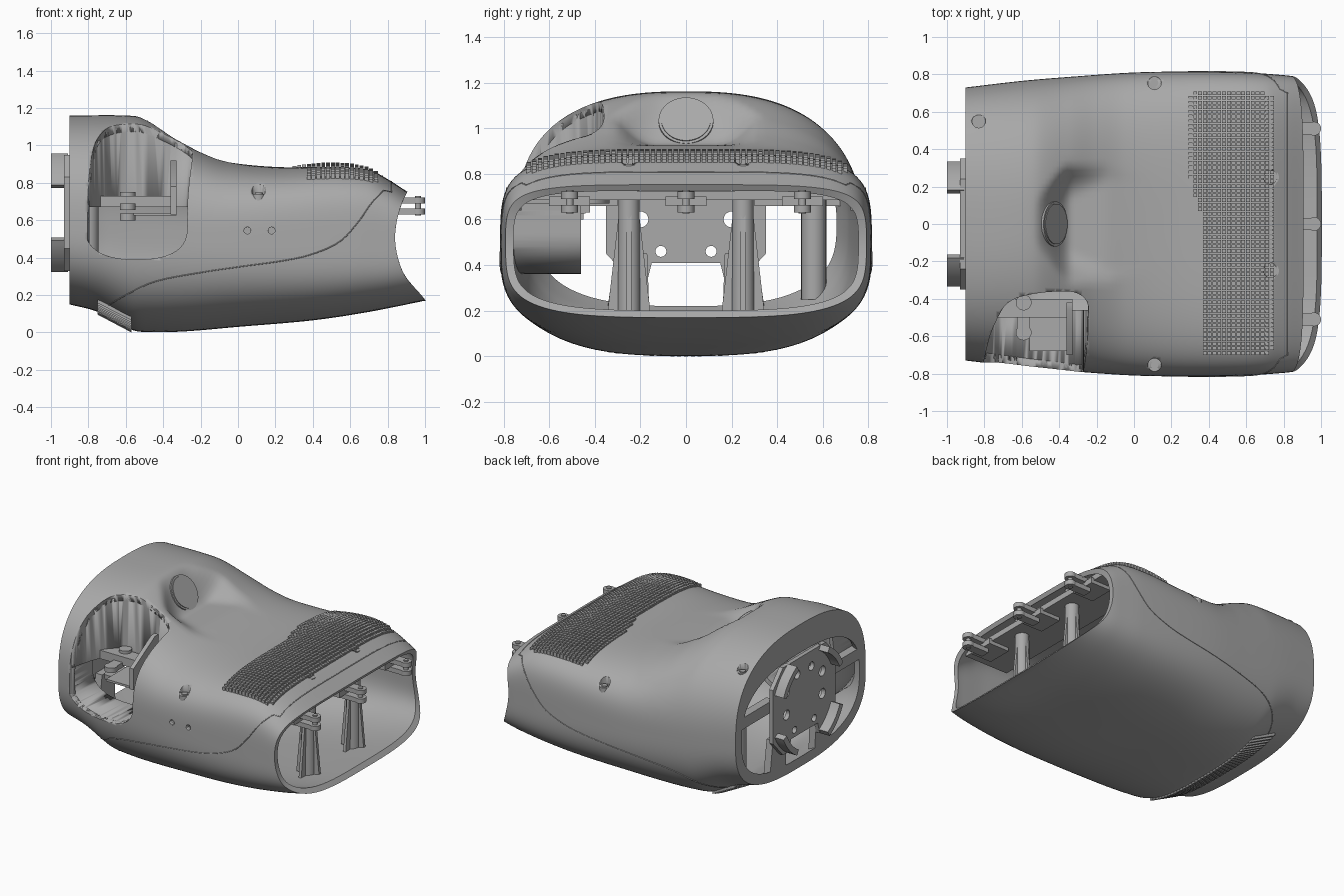
import bpy, bmesh, math
from mathutils import Vector, Matrix

cube = bpy.data.objects.get("Cube")
if cube:
    bpy.data.objects.remove(cube, do_unlink=True)

grey = bpy.data.materials.new("plain grey")
grey.use_nodes = True
grey.diffuse_color = (0.4, 0.4, 0.4, 1)
grey.node_tree.nodes["Principled BSDF"].inputs["Base Color"].default_value = (0.4, 0.4, 0.4, 1)


def finish(bm, name, smooth=True):
    bmesh.ops.recalc_face_normals(bm, faces=bm.faces)
    me = bpy.data.meshes.new(name)
    bm.to_mesh(me)
    bm.free()
    ob = bpy.data.objects.new(name, me)
    bpy.context.collection.objects.link(ob)
    me.materials.append(grey)
    if smooth:
        activate(ob)
        bpy.ops.object.shade_smooth_by_angle(angle=math.radians(35))
    return ob


def activate(ob):
    bpy.ops.object.select_all(action="DESELECT")
    ob.select_set(True)
    bpy.context.view_layer.objects.active = ob


def boolean(ob, cutter, op="DIFFERENCE"):
    mod = ob.modifiers.new("cut", "BOOLEAN")
    mod.object, mod.operation, mod.solver = cutter, op, "EXACT"
    activate(ob)
    bpy.ops.object.modifier_apply(modifier=mod.name)
    bpy.data.objects.remove(cutter, do_unlink=True)


def add_box(bm, lo, hi):
    lo, hi = Vector(lo), Vector(hi)
    size = hi - lo
    bmesh.ops.create_cube(bm, size=1, matrix=Matrix.Translation((lo + hi) / 2) @ Matrix.Diagonal((*size, 1)))


def add_rod(bm, a, b, r, r2=None, seg=24):
    a, b = Vector(a), Vector(b)
    rot = (b - a).to_track_quat("Z", "Y").to_matrix().to_4x4()
    bmesh.ops.create_cone(bm, cap_ends=True, segments=seg, radius1=r, radius2=r if r2 is None else r2,
                          depth=(b - a).length, matrix=Matrix.Translation((a + b) / 2) @ rot)


def add_prism(bm, pts, axis, lo, hi):
    """Extrude a 2D outline along x (0), y (1) or z (2)."""
    def place(p, d):
        co = list(p)
        co.insert(axis, d)
        return co
    a, b = ([bm.verts.new(place(p, d)) for p in pts] for d in (lo, hi))
    bm.faces.new(a)
    bm.faces.new(b)
    for i in range(len(pts)):
        j = (i + 1) % len(pts)
        bm.faces.new((a[i], a[j], b[j], b[i]))


def prism(name, *args):
    bm = bmesh.new()
    add_prism(bm, *args)
    return finish(bm, name)


def rounded(pts, times):
    """Round a closed outline by corner cutting."""
    for _ in range(times):
        pts = [(p[0] * w + q[0] * (1 - w), p[1] * w + q[1] * (1 - w))
               for p, q in zip(pts, pts[1:] + pts[:1]) for w in (.75, .25)]
    return pts


def curve(keys):
    """Smooth interpolation through (position, value) pairs."""
    def f(x):
        x = min(max(x, keys[0][0]), keys[-1][0])
        i = next(k for k in range(len(keys) - 1) if x <= keys[k + 1][0])
        def slope(k):
            a, b = keys[max(k - 1, 0)], keys[min(k + 1, len(keys) - 1)]
            return (b[1] - a[1]) / (b[0] - a[0])
        (x0, y0), (x1, y1) = keys[i], keys[i + 1]
        h = x1 - x0
        t = (x - x0) / h
        return (y0 * (1 + 2 * t) * (1 - t) ** 2 + y1 * t * t * (3 - 2 * t)
                + h * t * (1 - t) * (slope(i) * (1 - t) - slope(i + 1) * t))
    return f


# Shell profiles along the length
top = curve([(-.9, 1.16), (-.6, 1.16), (-.5, 1.145), (-.35, 1.065), (-.2, .975), (-.05, .915), (.2, .885),
             (.5, .885), (.7, .87), (.8, .82), (.91, .75), (1, .7)])
bottom = curve([(-.9, .15), (-.75, .11), (-.57, .015), (-.5, .003), (-.3, .005), (0, .03), (.4, .065), (.7, .11), (1, .17)])
width = curve([(-.9, .73), (-.6, .765), (-.3, .79), (0, .81), (.3, .815), (.6, .81), (.75, .8), (.85, .79), (1, .76)])
middle = curve([(-.9, .58), (0, .5), (1, .46)])
power_top = curve([(-.9, 2.6), (-.4, 2.6), (.3, 4), (.6, 4.5), (1, 4.5)])
power_low = curve([(-.9, 2.8), (0, 3), (1, 3.6)])
mouth = curve([(.15, 1.02), (.2, .98), (.3, .895), (.4, .855), (.5, .84), (.6, .85), (.7, .88), (.76, .91)])
wall = curve([(-.9, .07), (-.8, .05), (-.7, .04), (1, .035)])
roof = curve([(-.9, .2), (-.86, .19), (-.82, .05), (-.7, .04), (1, .035)])


def soft_min(a, b, k):
    h = max(k - abs(a - b), 0) / k
    return min(a, b) - h * h * k / 4


def section(x, ang, inset):
    c, s = math.cos(ang), math.sin(ang)
    n = power_top(x) if s > 0 else power_low(x)
    r = (abs(c) ** n + abs(s) ** n) ** (-1 / n)
    m = middle(x)
    h = (top(x) - roof(x) * inset - m) if s > 0 else (m - bottom(x) - wall(x) * inset)
    return (width(x) - wall(x) * inset) * r * c, m + h * r * s


def surface(x, y, upper=True):
    n = power_top(x) if upper else power_low(x)
    m = middle(x)
    k = max(0, 1 - (abs(y) / width(x)) ** n) ** (1 / n)
    return m + ((top(x) if upper else bottom(x)) - m) * k


def side(x, z):
    m = middle(x)
    up = z > m
    n = power_top(x) if up else power_low(x)
    k = (z - m) / ((top(x) if up else bottom(x)) - m)
    return width(x) * max(0, 1 - abs(k) ** n) ** (1 / n)


def scoop(x, y):
    """Height of the hollow below the round button."""
    ramp = -soft_min(0, 1.54 * (x + .36), .05)
    spread = .15 + .45 * min(max(0, x + .45), .3)
    flank = -soft_min(0, 1.1 * (spread - abs(y)), .08)
    return .925 + ramp + flank


def shell(name, path):
    """Loft rings along (position, inset) steps; a path ending inset wraps closed."""
    bm = bmesh.new()
    segs = 168
    rings = []
    for t, inset in path:
        ring = []
        for k in range(segs):
            ang = math.tau * (k + .5) / segs
            x = t * 1.8 - .9
            for _ in range(8):
                y, z = section(x, ang, inset)
                x = t * (mouth(z) + .9) - .9
            if ang < math.pi and abs(y) < .55:
                z = soft_min(z, scoop(x, y) - .04 * inset, .04)
            ring.append(bm.verts.new((x, y, z)))
        rings.append(ring)
    closed = path[0][1] != path[-1][1]
    for i in range(len(rings) - (not closed)):
        a, b = rings[i], rings[(i + 1) % len(rings)]
        for k in range(segs):
            j = (k + 1) % segs
            bm.faces.new((a[k], a[j], b[j], b[k]))
    if not closed:
        bm.faces.new(rings[0])
        bmesh.ops.triangle_fill(bm, edges=[e for e in bm.edges if e.is_boundary], use_beauty=True)
    return finish(bm, name)


def trim_inside(ob):
    boolean(ob, shell("shell_volume", [(i / 60, .4) for i in range(61)]), "INTERSECT")


# Side opening: arch seen from the side, vertical wall seen from above
arch = rounded([(-.82, .75), (-.82, .39), (-.27, .39), (-.275, .72), (-.225, 1.06), (-.4, 1.125), (-.62, 1.14), (-.77, 1.05)], 4)
plan = rounded([(-.86, -1.1), (-.81, -.74), (-.72, -.42), (-.5, -.36), (-.24, -.36), (-.24, -.6), (-.15, -1.1)], 3)

steps = [i / 90 for i in range(91)]
body = shell("palm_shell", [(t, 0) for t in steps] + [(t, 1) for t in reversed(steps)])
cutter = prism("opening_cutter", arch, 1, -1, -.3)
boolean(cutter, prism("plan_cutter", plan, 2, .2, 1.3), "INTERSECT")
boolean(body, cutter)

# Counterbored screw holes and small side holes
screws = [(.11, .755), (.11, -.755), (.73, .25), (.73, -.25), (-.83, .55)]
bm = bmesh.new()
for x, y in screws:
    add_rod(bm, (x, y, surface(x, y) - .02), (x, y, 1.3), .036)
for x in (.05, .18):
    add_rod(bm, (x, -1, .545), (x, -.6, .545), .018)
boolean(body, finish(bm, "hole_cutter"))
bm = bmesh.new()
for x, y in screws:
    z = surface(x, y)
    add_rod(bm, (x, y, z - .12), (x, y, z - .02), .034)
    add_rod(bm, (x, y, z - .02), (x, y, z - .012), .02)
finish(bm, "screws")

# Lining around the side opening and the curved wall behind its upper half
cx, cz = -.54, .75
rim = [(cx + (x - cx) * 1.1, cz + (z - cz) * 1.08) for x, z in arch]
lining = prism("opening_lining", rim, 1, -1, -.46)
boolean(lining, prism("lining_cutter", arch, 1, -1.1, -.3))
trim_inside(lining)
backing = prism("opening_back_wall", [(cx + (x - cx) * 1.08, y + .025) for x, y in plan], 2, .67, 1.25)
boolean(backing, prism("backing_cutter", plan + [], 2, .5, 1.3))
trim_inside(backing)

# Round button in the scoop
bm = bmesh.new()
centre, normal = Vector((-.425, 0, 1.03)), Vector((.2, 0, .13)).normalized()
add_rod(bm, centre - normal * .03, centre + normal * .008, .12, seg=64)
add_rod(bm, centre, centre + normal * .013, .108, seg=64)
finish(bm, "round_button")

# Textured grip pad
bm = bmesh.new()
for i in range(18):
    for j in range(57):
        x, y = .302 + i * .0256, -.69 + j * .0248
        left = .29 + .07 * min(1, max(0, (.28 - y) / .25))
        dx, dy = max(0, left + .06 - x, x - .68), max(0, abs(y) - .63)
        if x < left or math.hypot(dx, dy) > .075:
            continue
        z = surface(x, y)
        h = .004 + .02 * math.sin(math.pi * (x - .27) / .5)
        add_box(bm, (x - .0105, y - .0095, z - .025), (x + .0105, y + .0095, z + h))
finish(bm, "grip_pad", False)

# Vent slats under the heel
bm = bmesh.new()
for j in range(35):
    y = -.51 + j * .03
    ends = [(x, surface(x, y, False)) for x in (-.75, -.57)]
    pts = [(x, z + d) for d, row in ((.03, ends), (-.015, ends[::-1])) for x, z in row]
    add_prism(bm, pts, 1, y - .009, y + .009)
finish(bm, "vent_slats", False)

# Seam between the upper and lower covers
seam = curve([(-.72, .13), (-.6, .2), (-.45, .27), (-.2, .32), (0, .35), (.25, .385), (.4, .42), (.55, .49), (.65, .6), (.72, .7), (.78, .76)])
left_side = [(x, side(x, seam(x)) + .001, seam(x)) for x in (-.72 + i * .025 for i in range(61))]
over = [(.82, y / 20, surface(.82, y / 20)) for y in range(14, -15, -1)]
data = bpy.data.curves.new("cover_seam", "CURVE")
data.dimensions, data.bevel_depth, data.bevel_resolution = "3D", .003, 1
line = left_side + over + [(x, -y, z) for x, y, z in reversed(left_side)]
spline = data.splines.new("POLY")
spline.points.add(len(line) - 1)
for p, co in zip(spline.points, line):
    p.co = (*co, 1)
data.materials.append(grey)
bpy.context.collection.objects.link(bpy.data.objects.new("cover_seam", data))

# Finger frame with three knuckle lugs
bm = bmesh.new()
add_box(bm, (.5, -.68, .685), (.84, .68, .725))
for y in (-.51, 0, .51):
    add_box(bm, (.7, y - .09, .66), (.86, y + .09, .7))
    for z in (.63, .69):
        add_rod(bm, (.963, y, z), (.963, y, z + .033), .037)
        add_box(bm, (.82, y - .032, z), (.963, y + .032, z + .033))
    add_rod(bm, (.963, y, .625), (.963, y, .73), .016)
finish(bm, "finger_frame")

# Ribbed posts
bm = bmesh.new()
for y in (-.25, .25):
    add_rod(bm, (.73, y, .14), (.73, y, .84), .05, .045)
    for s in (-1, 1):
        add_prism(bm, [(y, .14), (y + s * .1, .14), (y + s * .045, .62), (y, .62)], 0, .72, .74)
        add_prism(bm, [(.73, .15), (.73 + s * .09, .15), (.73 + s * .045, .62), (.73, .62)], 1, y - .01, y + .01)
add_rod(bm, (-.8, .56, .25), (-.8, .56, .9), .055)
finish(bm, "support_posts")

# Wrist plate with notch and holes
half = [(.15, .41), (.17, .33), (.24, .33), (.35, .45), (.35, .83), (.24, .95)]
bm = bmesh.new()
add_prism(bm, half + [(-y, z) for y, z in reversed(half)], 0, -.93, -.9)
plate = finish(bm, "wrist_plate", False)
bm = bmesh.new()
for s in (-1, 1):
    for y, z, r in ((.11, .46, .024), (.2, .6, .035), (.2, .76, .035), (.08, .84, .03)):
        add_rod(bm, (-1.1, s * y, z), (-.85, s * y, z), r)
boolean(plate, finish(bm, "plate_cutter", False))

# Curved corner tabs, legs and side arms of the wrist mount
bm = bmesh.new()
for s in (-1, 1):
    for up in (-1, 1):
        angles = [math.radians(24 + 4 * i) for i in range(10)]
        arc = [(r, a) for r, row in ((.325, angles), (.365, angles[::-1])) for a in row]
        add_prism(bm, [(s * r * math.cos(a), .64 + up * r * math.sin(a)) for r, a in arc], 0, -1, -.91)
    add_prism(bm, [(s * .16, .17), (s * .35, .17), (s * .31, .45), (s * .17, .45)], 0, -.9, -.85)
    add_box(bm, (-.9, min(s * .3, s * .68), .66), (-.84, max(s * .3, s * .68), .74))
finish(bm, "wrist_tabs")

# Thumb bracket inside the side opening
bm = bmesh.new()
add_box(bm, (-.8, -.5, .67), (-.33, -.4, .73))
add_prism(bm, [(-.7, .63), (-.7, .78), (-.46, .92), (-.42, .92), (-.42, .63)], 0, -.36, -.33)
add_box(bm, (-.56, -.68, .625), (-.33, -.44, .64))
for z in (.6, .655):
    add_rod(bm, (-.59, -.58, z), (-.59, -.58, z + .035), .042)
    add_box(bm, (-.625, -.58, z), (-.555, -.45, z + .035))
add_rod(bm, (-.59, -.42, .7), (-.59, -.42, .75), .042)
finish(bm, "thumb_bracket")
